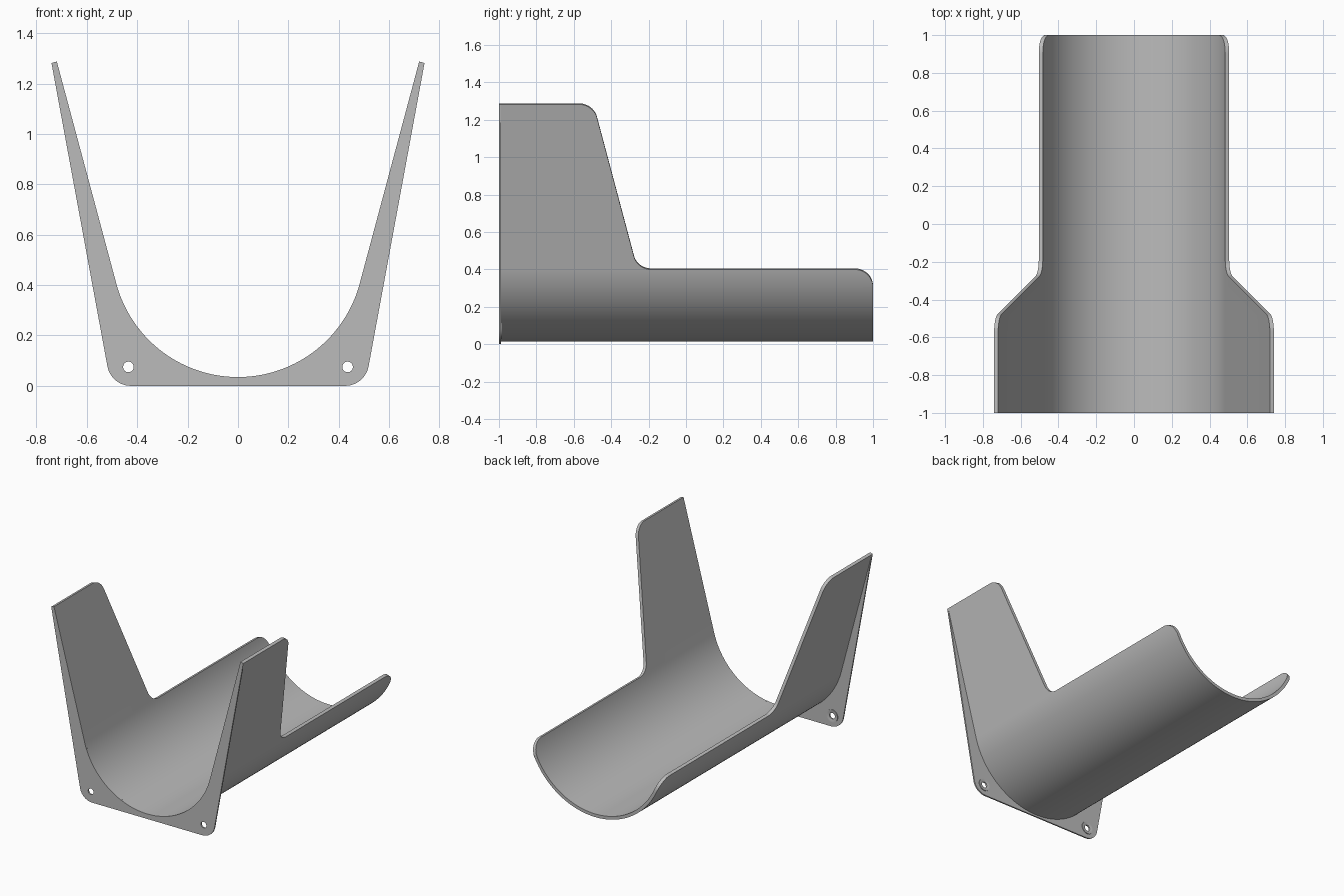
import bpy
import bmesh
from math import pi, sin, cos, radians
from mathutils import Vector

cube = bpy.data.objects.get("Cube")
if cube:
    bpy.data.objects.remove(cube)

GREY = (0.5, 0.5, 0.5, 1)
grey = bpy.data.materials.new("plain grey")
grey.use_nodes = True
grey.diffuse_color = GREY
grey.node_tree.nodes["Principled BSDF"].inputs["Base Color"].default_value = GREY

RADIUS, THICK, FLOOR = 0.5, 0.022, 0.035     # trough bore, sheet, lowest inside height
FLARE = radians(15)                          # lean of the side walls
ARC_END = RADIUS * (pi / 2 - FLARE)          # arc length where the wall turns straight
WALL = 0.913
PLATE = 0.01
HOLE, HOLE_X, HOLE_Z = 0.021, 0.435, 0.075


def section(s):
    """Inside of the right half section at distance s from the centre line."""
    a = min(s, ARC_END) / RADIUS
    extra = max(s - ARC_END, 0)
    return (RADIUS * sin(a) + extra * sin(FLARE),
            FLOOR + RADIUS * (1 - cos(a)) + extra * cos(FLARE))


def fillet(prev, corner, nxt, cut, steps=10):
    """Rounded corner made of a quadratic bend."""
    p, c, n = Vector(prev), Vector(corner), Vector(nxt)
    a, b = c + (p - c).normalized() * cut, c + (n - c).normalized() * cut
    bulge = 0.5 * (1 + 0.1)
    pts = []
    for i in range(steps + 1):
        t = i / steps
        w0, w1, w2 = (1 - t) ** 2, 2 * bulge * 1.35 * t * (1 - t), t * t
        pts.append((a * w0 + c * w1 + b * w2) / (w0 + w1 + w2))
    return pts


def finish(obj, smooth=True):
    """Bake modifiers or curves to a mesh, fix normals, shade and colour."""
    bpy.ops.object.select_all(action='DESELECT')
    obj.select_set(True)
    bpy.context.view_layer.objects.active = obj
    bpy.ops.object.convert(target='MESH')
    obj = bpy.context.object
    bm = bmesh.new()
    bm.from_mesh(obj.data)
    bmesh.ops.remove_doubles(bm, verts=bm.verts, dist=1e-5)
    bmesh.ops.recalc_face_normals(bm, faces=bm.faces)
    bm.to_mesh(obj.data)
    bm.free()
    obj.data.materials.clear()
    obj.data.materials.append(grey)
    if smooth:
        bpy.ops.object.shade_smooth_by_angle(angle=radians(30))
    return obj


def grid_object(name, columns, closed=False):
    """Skin a list of equal columns of points."""
    bm = bmesh.new()
    rows = [[bm.verts.new(p) for p in col] for col in columns]
    pairs = list(zip(rows, rows[1:])) + ([(rows[-1], rows[0])] if closed else [])
    for a, b in pairs:
        for i in range(len(a) - 1):
            bm.faces.new((a[i], a[i + 1], b[i + 1], b[i]))
    bmesh.ops.remove_doubles(bm, verts=bm.verts, dist=1e-5)
    mesh = bpy.data.meshes.new(name)
    bm.to_mesh(mesh)
    bm.free()
    obj = bpy.data.objects.new(name, mesh)
    bpy.context.collection.objects.link(obj)
    return obj


# Trough with tall flared walls: top edge as (y, distance above the bend)
front, top, foot, back, end = (-1 + PLATE, WALL), (-0.495, WALL), (-0.26, 0), (1, 0), (1, -0.1)
edge = [Vector(front)]
edge += fillet(front, top, foot, 0.075)
edge += fillet(top, foot, back, 0.07)
edge += fillet(foot, back, end, 0.1)
lower = ARC_END - 0.1
columns = []
for y, height in edge:
    stops = [lower * i / 36 for i in range(37)]
    bend = ARC_END + min(height, 0)
    stops += [lower + (bend - lower) * i / 6 for i in range(1, 7)]
    stops.append(ARC_END + height)
    columns.append([(x, y, z) for x, z in map(section, stops)])
trough = grid_object("trough_with_walls", columns)
mirror = trough.modifiers.new("mirror", 'MIRROR')
mirror.merge_threshold = 0.0001
shell = trough.modifiers.new("thickness", 'SOLIDIFY')
shell.thickness = THICK
shell.use_even_offset = True
bm = bmesh.new()
bm.from_mesh(trough.data)
bmesh.ops.recalc_face_normals(bm, faces=bm.faces)
bm.faces.ensure_lookup_table()
if bm.faces[0].normal.z < 0:      # inside faces up, so the sheet grows outwards
    bmesh.ops.reverse_faces(bm, faces=bm.faces)
bm.to_mesh(trough.data)
bm.free()
finish(trough)

# Front plate: filled outline with rounded feet and two screw holes
inner = [section(ARC_END * i / 42) for i in range(43)] + [section(ARC_END + WALL)]
tip = (inner[-1][0] + THICK * cos(FLARE), inner[-1][1] - THICK * sin(FLARE))
foot_r, foot_x = 0.095, 0.425
lean = radians(10.5)
corner = []
for i in range(13):
    a = -lean - (pi / 2 - lean) * i / 12
    corner.append((foot_x + foot_r * cos(a), foot_r + foot_r * sin(a)))
half = inner + [tip] + corner
outline = half + [(-x, z) for x, z in reversed(half[1:])]
circles = [[(side * HOLE_X + HOLE * cos(2 * pi * i / 32), HOLE_Z + HOLE * sin(2 * pi * i / 32))
            for i in range(32)] for side in (-1, 1)]
curve = bpy.data.curves.new("front_plate", 'CURVE')
curve.dimensions = '2D'
curve.fill_mode = 'BOTH'
curve.extrude = PLATE / 2
for loop in [outline] + circles:
    spline = curve.splines.new('POLY')
    spline.points.add(len(loop) - 1)
    for point, (x, z) in zip(spline.points, loop):
        point.co = (x, z, 0, 1)
    spline.use_cyclic_u = True
plate = bpy.data.objects.new("front_plate", curve)
plate.rotation_euler.x = pi / 2
plate.location.y = -1 + PLATE / 2
bpy.context.collection.objects.link(plate)
finish(plate)

# Countersunk rings round the holes on the back of the plate
ring = [(0.044, -1 + PLATE), (0.044, -0.985), (0.036, -0.985), (HOLE, -0.989), (HOLE, -1 + PLATE)]
for name, side in (("left_screw_ring", 1), ("right_screw_ring", -1)):
    cols = [[(side * HOLE_X + r * cos(2 * pi * i / 32), y, HOLE_Z + r * sin(2 * pi * i / 32))
             for r, y in ring] for i in range(32)]
    finish(grid_object(name, cols, closed=True))
